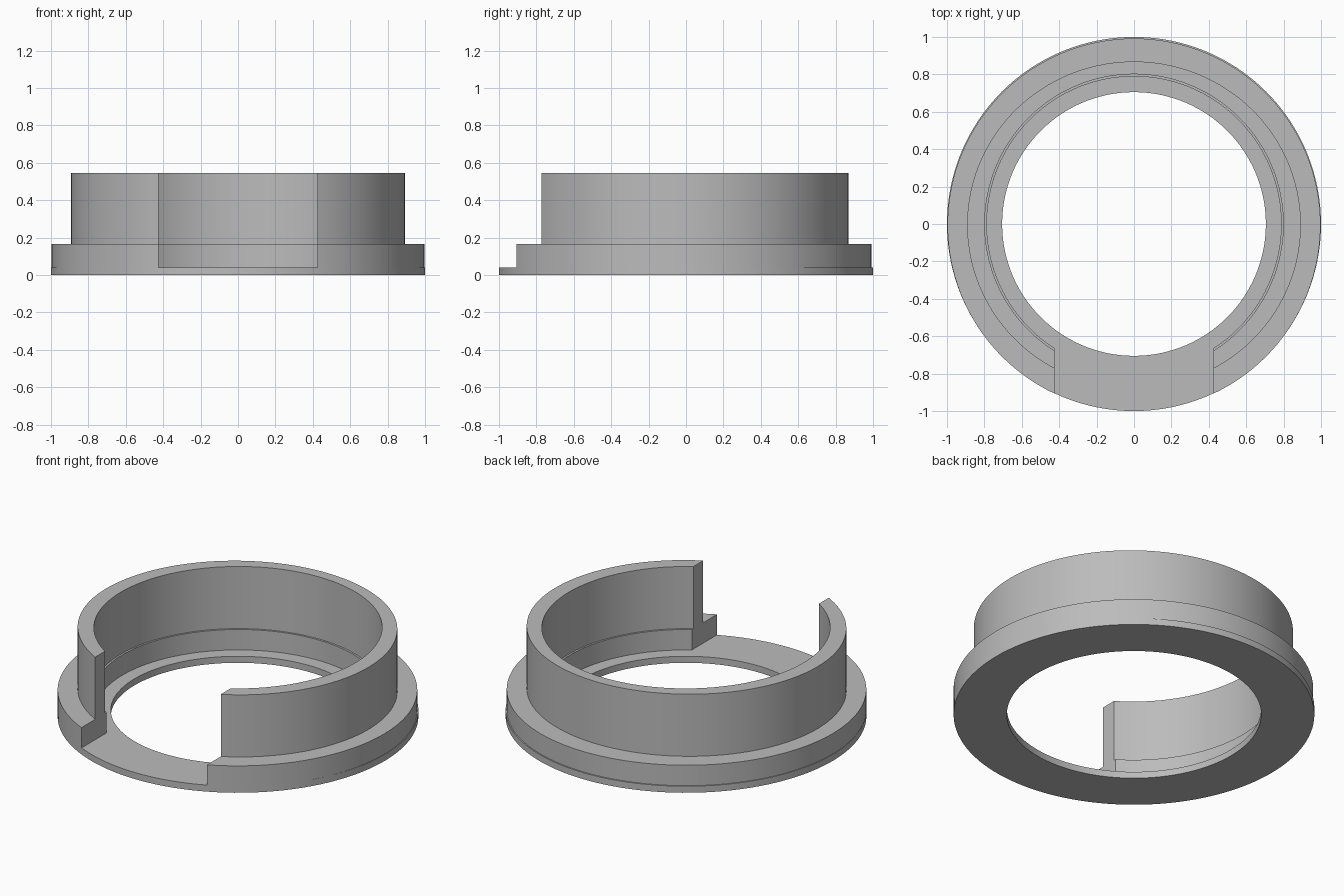
import bpy, bmesh
from math import asin, sin, cos, pi

cube = bpy.data.objects.get("Cube")
if cube:
    bpy.data.objects.remove(cube)

GREY = (0.5, 0.5, 0.5, 1)
grey = bpy.data.materials.new("plain grey")
grey.use_nodes = True
grey.diffuse_color = GREY
grey.node_tree.nodes["Principled BSDF"].inputs["Base Color"].default_value = GREY

SEGMENTS = 128
GAP = 0.425  # half width of the front opening


def lathe(name, profile, gap=0):
    """Sweep a closed (rx, ry, y_centre, z) profile around z, leaving a straight-sided front gap."""
    bm = bmesh.new()
    rings = []
    for i in range(SEGMENTS + 1):
        ring = []
        for rx, ry, yc, z in profile:
            start = asin(gap / rx)
            a = start + (2 * pi - 2 * start) * i / SEGMENTS
            ring.append(bm.verts.new((rx * sin(a), yc - ry * cos(a), z)))
        rings.append(ring)
    n = len(profile)
    for a, b in zip(rings, rings[1:]):
        for k in range(n):
            m = (k + 1) % n
            bm.faces.new((a[k], a[m], b[m], b[k]))
    if gap:
        bm.faces.new(rings[0])
        bm.faces.new(rings[-1])
    else:
        bmesh.ops.remove_doubles(bm, verts=bm.verts, dist=1e-5)
    bmesh.ops.recalc_face_normals(bm, faces=bm.faces)
    mesh = bpy.data.meshes.new(name)
    bm.to_mesh(mesh)
    bm.free()
    mesh.materials.append(grey)
    obj = bpy.data.objects.new(name, mesh)
    bpy.context.collection.objects.link(obj)
    bpy.ops.object.select_all(action="DESELECT")
    obj.select_set(True)
    bpy.context.view_layer.objects.active = obj
    bpy.ops.object.shade_smooth_by_angle(angle=0.5)
    return obj


BASE, STEP, TOP = 0.04, 0.165, 0.545

# Thin full ring underneath
lathe("base_ring", [(0.705, 0.705, 0, 0), (1, 1, 0, 0),
                    (1, 1, 0, BASE), (0.705, 0.705, 0, BASE)])

# Open collar: wide flange, slightly oval wall, small inner ledge
flange = (0.997, 0.997, -0.005)
wall = (0.892, 0.874, -0.005)
bore = (0.798, 0.801, 0)
ledge = (0.787, 0.789, 0)
lathe("open_collar", [(*ledge, BASE), (*flange, BASE), (*flange, STEP), (*wall, STEP),
                      (*wall, TOP), (*bore, TOP), (*bore, STEP), (*ledge, STEP)], GAP)
